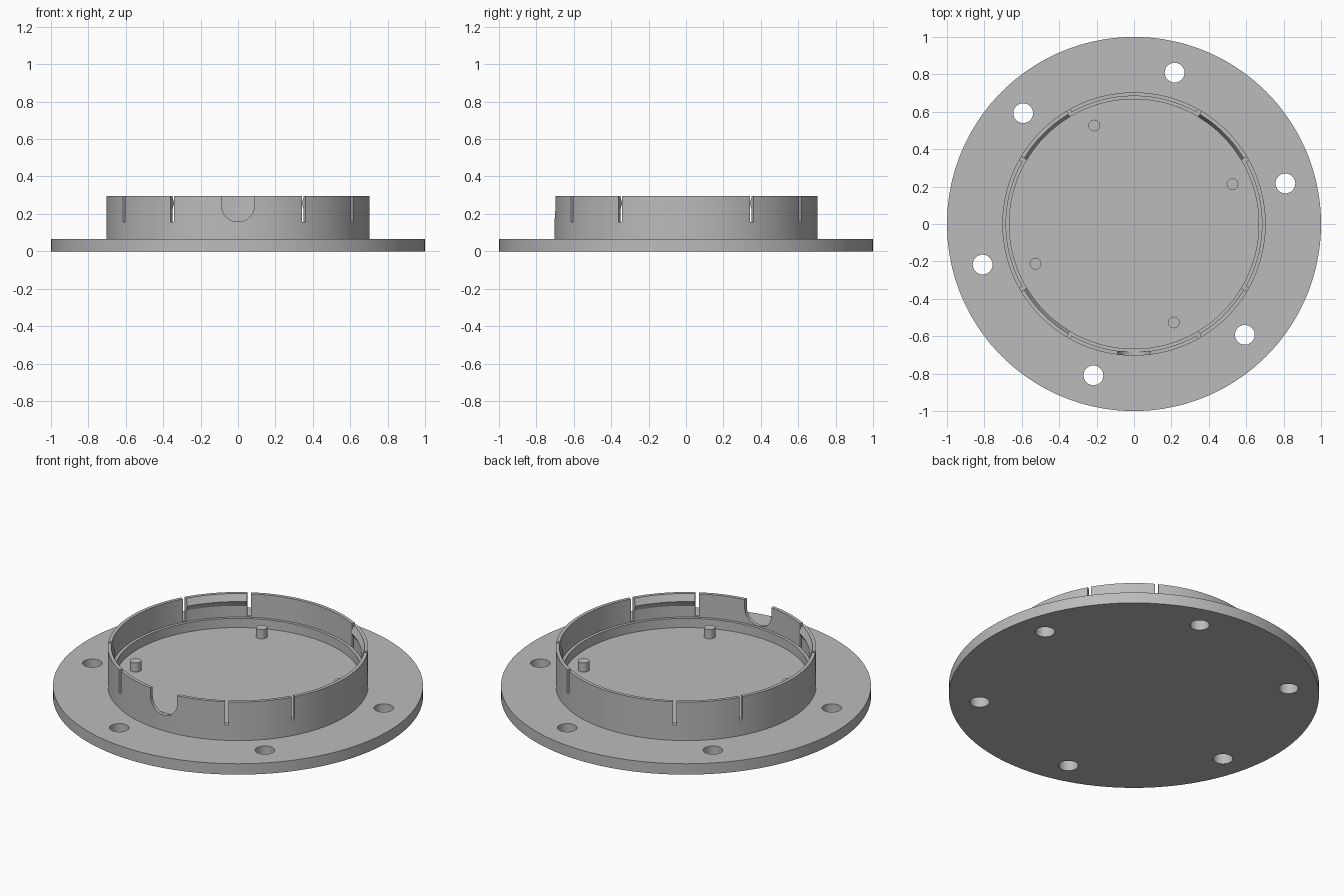
import bpy, bmesh, math
from mathutils import Matrix, Vector

cube = bpy.data.objects.get("Cube")
if cube:
    bpy.data.objects.remove(cube, do_unlink=True)

GREY = (0.5, 0.5, 0.5, 1)
mat = bpy.data.materials.new("plain_grey")
mat.use_nodes = True
mat.diffuse_color = GREY
mat.node_tree.nodes["Principled BSDF"].inputs["Base Color"].default_value = GREY

TOP, SLOT_Z, FLOOR = 0.295, 0.158, 0.10
OUTER, INNER = 0.704, 0.684


def finish(name, bm):
    bmesh.ops.recalc_face_normals(bm, faces=bm.faces)
    mesh = bpy.data.meshes.new(name)
    bm.to_mesh(mesh)
    bm.free()
    mesh.materials.append(mat)
    obj = bpy.data.objects.new(name, mesh)
    bpy.context.collection.objects.link(obj)
    return obj


def smooth(obj):
    bpy.ops.object.select_all(action='DESELECT')
    obj.select_set(True)
    bpy.context.view_layer.objects.active = obj
    bpy.ops.object.shade_smooth_by_angle(angle=math.radians(25))


def lathe(name, profile, start=0, sweep=360, steps=144, closed=False):
    """Turn an (r, z) profile around the vertical axis."""
    bm = bmesh.new()
    turn = Matrix.Rotation(math.radians(start), 3, 'Z')
    verts = [bm.verts.new(turn @ Vector((r, 0, z))) for r, z in profile]
    edges = [bm.edges.new(p) for p in zip(verts, verts[1:])]
    if closed:
        edges.append(bm.edges.new((verts[-1], verts[0])))
    bmesh.ops.spin(bm, geom=verts + edges, cent=(0, 0, 0), axis=(0, 0, 1),
                   angle=math.radians(sweep), steps=steps)
    bmesh.ops.remove_doubles(bm, verts=bm.verts, dist=1e-5)
    if sweep < 360:
        bmesh.ops.holes_fill(bm, edges=[e for e in bm.edges if e.is_boundary], sides=0)
    return finish(name, bm)


def polar(radius, degrees, z=0):
    a = math.radians(degrees)
    return Matrix.Translation((radius * math.cos(a), radius * math.sin(a), z))


def cylinder(bm, radius, depth, matrix, segments=32):
    bmesh.ops.create_cone(bm, cap_ends=True, segments=segments, radius1=radius,
                          radius2=radius, depth=depth, matrix=matrix)


# Flange, raised wall, inner ledge and floor as one turned body
body = lathe("flanged_base", [(0, 0), (1, 0), (1, 0.065), (OUTER, 0.065), (OUTER, TOP),
                              (INNER, TOP), (INNER, 0.155), (0.667, 0.155),
                              (0.667, FLOOR), (0, FLOOR)])

# Cutters: six bolt holes, eight slots, one rounded front notch
bm = bmesh.new()
for i in range(6):
    cylinder(bm, 0.053, 0.4, polar(0.838, 15 + 60 * i))
slot_angles = [q + a for q in range(0, 360, 90) for a in (30, 60)]
for a in slot_angles:
    place = polar(0.695, a, SLOT_Z + 0.15) @ Matrix.Rotation(math.radians(a), 4, 'Z')
    bmesh.ops.create_cube(bm, size=1, matrix=place @ Matrix.Diagonal((0.09, 0.02, 0.3, 1)))
NOTCH_R = 0.088
outline = [(NOTCH_R, 0.4)]
for i in range(25):
    t = -math.pi * i / 24
    outline.append((NOTCH_R * math.cos(t), SLOT_Z + NOTCH_R + NOTCH_R * math.sin(t)))
outline.append((-NOTCH_R, 0.4))
face = bm.faces.new([bm.verts.new((x, -0.76, z)) for x, z in outline])
ext = bmesh.ops.extrude_face_region(bm, geom=[face], use_keep_orig=True)
bmesh.ops.translate(bm, vec=(0, 0.14, 0),
                    verts=[g for g in ext["geom"] if isinstance(g, bmesh.types.BMVert)])
cutter = finish("cutter", bm)
cutter.hide_render = True

mod = body.modifiers.new("cuts", 'BOOLEAN')
mod.operation, mod.solver, mod.object = 'DIFFERENCE', 'EXACT', cutter
smooth(body)
bpy.ops.object.modifier_apply(modifier=mod.name)
bpy.data.objects.remove(cutter, do_unlink=True)

# Snap lips on the four flexible tabs between the slots
for i in range(4):
    lip = lathe(f"snap_lip_{i + 1}", [(0.69, TOP - 0.002), (INNER, TOP - 0.002), (0.667, 0.255),
                                      (INNER, 0.222), (0.69, 0.222)],
                start=30.85 + 90 * i, sweep=28.3, steps=12, closed=True)
    smooth(lip)

# Locating pins on the floor
for i in range(4):
    bm = bmesh.new()
    cylinder(bm, 0.031, 0.065, polar(0.568, 22 + 90 * i, 0.1225))
    smooth(finish(f"locating_pin_{i + 1}", bm))
